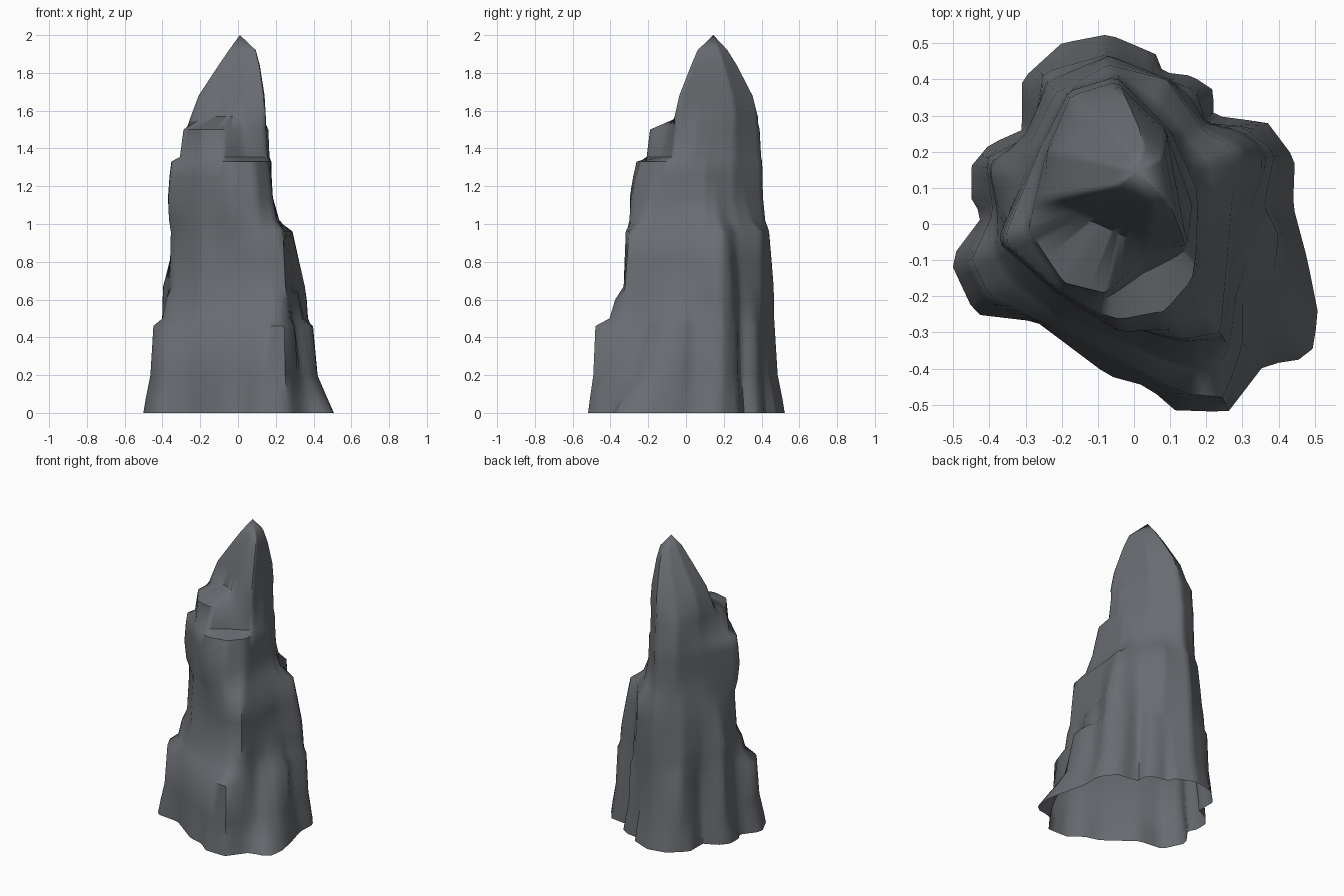
import bpy, bmesh, math
from mathutils import Vector

if "Cube" in bpy.data.objects:
    bpy.data.objects.remove(bpy.data.objects["Cube"])

SIDES = 88
CENTRE = Vector((-0.02, 0.10))
APEX = Vector((0.01, 0.145))


def section(*pts):
    """Resample a plan outline into evenly spread points around the centre."""
    pts = [Vector(p) for p in pts]
    ring = []
    for i in range(SIDES):
        a = 2 * math.pi * i / SIDES
        d = Vector((math.cos(a), math.sin(a)))
        best = 0.02
        for p, q in zip(pts, pts[1:] + pts[:1]):
            e, w = q - p, p - CENTRE
            den = d.x * e.y - d.y * e.x
            if abs(den) < 1e-9:
                continue
            t = (w.x * e.y - w.y * e.x) / den
            u = (w.x * d.y - w.y * d.x) / den
            if -1e-6 <= u <= 1 + 1e-6:
                best = max(best, t)
        ring.append(CENTRE + d * best)
    return ring


def blend(a, b, f):
    return [p.lerp(q, f) for p, q in zip(a, b)]


def shrink(a, s, shift=(0, 0)):
    return [APEX + (p - APEX) * s + Vector(shift) for p in a]


# foot of the rock with all its buttresses
foot = section((.44, .05), (.445, .18), (.37, .28), (.22, .30), (.22, .37), (.16, .41),
               (.08, .42), (.06, .47), (-.07, .525), (-.20, .50), (-.31, .40), (-.31, .26),
               (-.40, .22), (-.45, .16), (-.45, .07), (-.42, .02), (-.51, -.10), (-.44, -.25),
               (-.27, -.27), (-.07, -.42), (.04, -.45), (.11, -.515), (.26, -.52),
               (.36, -.39), (.49, -.37), (.51, -.25), (.48, -.1))
# just under the front ledge
low = section((.36, .05), (.39, .20), (.30, .27), (.20, .28), (.17, .37), (.04, .42),
              (-.07, .47), (-.25, .42), (-.28, .25), (-.41, .18), (-.39, .03), (-.45, -.10),
              (-.40, -.20), (-.20, -.30), (.14, -.47), (.25, -.48), (.30, -.34),
              (.30, -.22), (.39, -.12), (.40, -.03))
# above the front ledge
mid = section((.30, .02), (.36, .17), (.32, .24), (.20, .28), (.10, .40), (-.07, .465),
              (-.24, .38), (-.30, .25), (-.40, .15), (-.35, -.06), (-.20, -.23),
              (.13, -.33), (.25, -.33), (.28, -.15))
# top of the right rear buttress
high = section((.27, .05), (.29, .20), (.19, .26), (.09, .40), (-.07, .44), (-.22, .36),
               (-.30, .20), (-.36, -.02), (-.20, -.20), (0, -.29), (.13, -.32), (.24, -.30))
# upper ledge, left shoulder and spire
upper = section((.18, .10), (.11, .25), (-.05, .41), (-.18, .37), (-.27, .20), (-.38, -.05),
                (-.20, -.20), (-.04, -.30), (.10, -.29), (.18, -.18))
shoulder = section((.165, .05), (.09, .26), (-.05, .40), (-.18, .36), (-.25, .20),
                   (-.30, -.02), (-.20, -.17), (-.08, -.20), (.03, -.10), (.15, -.06))
spire = section((.15, -.06), (.09, .26), (-.04, .38), (-.15, .33), (-.24, .20),
                (-.25, .06), (-.10, 0), (.03, -.06))

levels = [
    (0, foot), (.08, blend(foot, low, .25)), (.20, blend(foot, low, .7)), (.46, low),
    (.50, blend(low, mid, .5)), (.60, blend(low, mid, .7)), (.67, mid),
    (.82, blend(mid, high, .5)), (.96, high),
    (1.02, blend(high, upper, .6)), (1.14, blend(high, upper, .95)),
    (1.25, blend(upper, shoulder, .12)), (1.33, blend(upper, shoulder, .25)),
    (1.355, blend(upper, shoulder, .85)), (1.5, shrink(shoulder, .975)), (1.57, spire),
    (1.68, shrink(spire, .88, (.01, 0))), (1.84, shrink(spire, .55, (.03, -.005))),
    (1.92, shrink(spire, .36, (.035, -.01))),
]

# skin the sections, leaving the underside open
bm = bmesh.new()
rings = [[bm.verts.new((p.x, p.y, z)) for p in ring] for z, ring in levels]
for a, b in zip(rings, rings[1:]):
    for i in range(SIDES):
        j = (i + 1) % SIDES
        bm.faces.new((a[i], a[j], b[j], b[i]))
tip = bm.verts.new((APEX.x, APEX.y, 2.0))
for i in range(SIDES):
    bm.faces.new((rings[-1][i], rings[-1][(i + 1) % SIDES], tip))

mesh = bpy.data.meshes.new("rock_spire")
bm.to_mesh(mesh)
bm.free()
rock = bpy.data.objects.new("rock_spire", mesh)
bpy.context.collection.objects.link(rock)

# dark stone
stone = bpy.data.materials.new("stone")
stone.diffuse_color = (0.14, 0.15, 0.165, 1)
stone.use_nodes = True
stone.node_tree.nodes["Principled BSDF"].inputs["Base Color"].default_value = stone.diffuse_color
mesh.materials.append(stone)

bpy.context.view_layer.objects.active = rock
rock.select_set(True)
bpy.ops.object.shade_smooth_by_angle(angle=math.radians(55))
